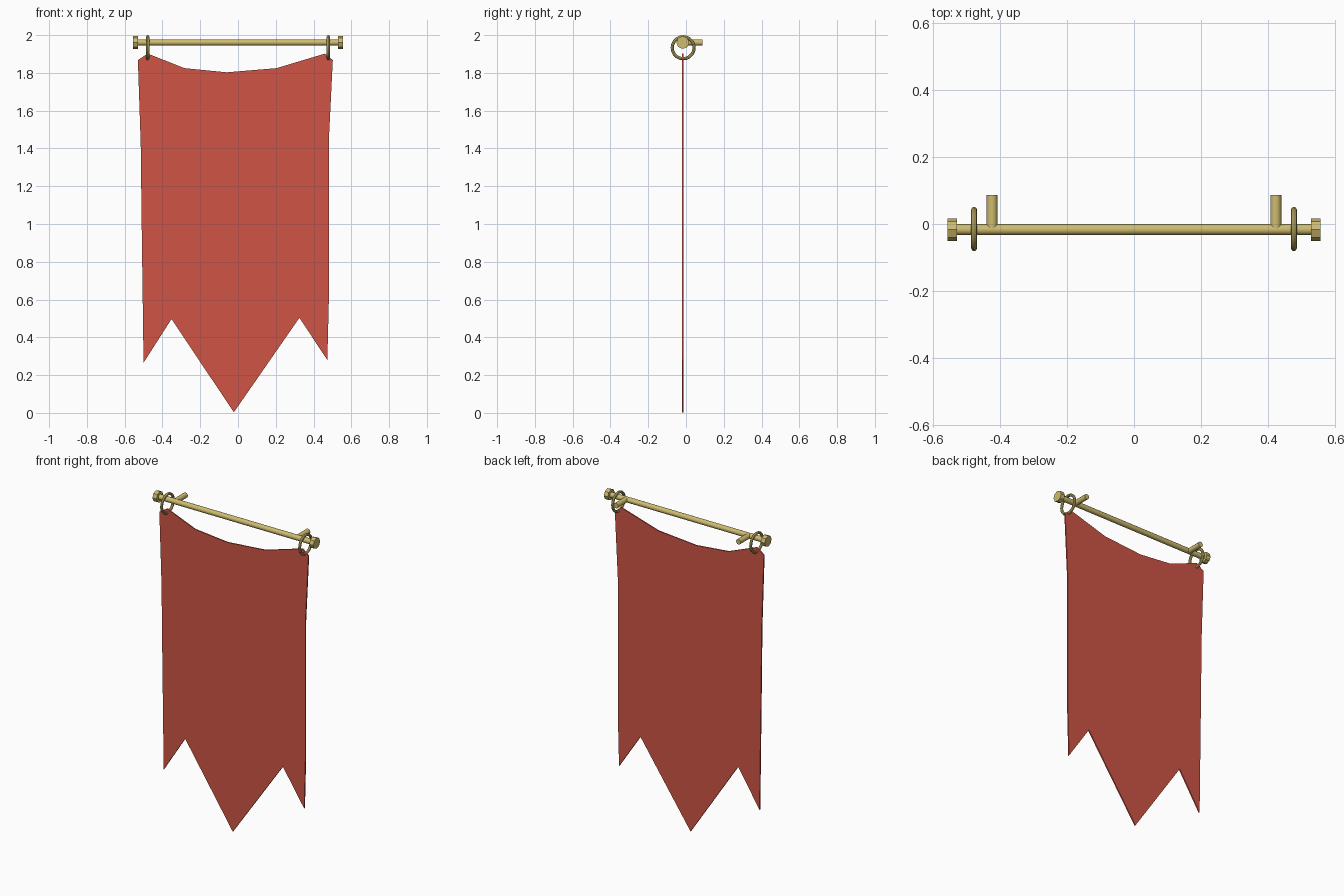
import bpy, bmesh
from math import pi

if "Cube" in bpy.data.objects:
    bpy.data.objects.remove(bpy.data.objects["Cube"])

def material(name, color):
    m = bpy.data.materials.new(name)
    m.diffuse_color = color
    m.use_nodes = True
    m.node_tree.nodes["Principled BSDF"].inputs["Base Color"].default_value = m.diffuse_color
    return m

brass = material("brass", (0.62, 0.50, 0.16, 1))
red = material("red_cloth", (0.62, 0.09, 0.06, 1))
Y, Z = -0.017, 1.961  # rod axis

def finish(name, mat, smooth=True):
    o = bpy.context.object
    o.name = name
    o.data.materials.append(mat)
    if smooth:
        bpy.ops.object.shade_smooth_by_angle(angle=0.6)
    return o

def cylinder(name, r, length, loc, rot, sides, smooth=True):
    bpy.ops.mesh.primitive_cylinder_add(vertices=sides, radius=r, depth=length,
                                        location=loc, rotation=rot)
    return finish(name, brass, smooth)

# Horizontal rod
cylinder("rod", 0.0165, 1.07, (0, Y, Z), (0, pi / 2, 0), 12)

# End caps, wall pegs and hanging rings on both sides
for s, side in ((-1, "left"), (1, "right")):
    cylinder("end_cap_" + side, 0.034, 0.028, (s * 0.543, Y, Z), (0, pi / 2, 0), 8, False)
    cylinder("wall_peg_" + side, 0.0165, 0.10, (s * 0.424, 0.037, Z), (pi / 2, 0, 0), 12)
    bpy.ops.mesh.primitive_torus_add(major_radius=0.058, minor_radius=0.0085,
                                     major_segments=20, minor_segments=8,
                                     location=(s * 0.478, Y + 0.002, 1.933),
                                     rotation=(0, pi / 2, 0))
    finish("ring_" + side, brass)

# Cloth outline, sagging at the top with a three-pointed hem
outline = [(-0.53, 1.868), (-0.515, 1.42), (-0.51, 1.0), (-0.50, 0.265),
           (-0.352, 0.497), (-0.022, 0.003), (0.325, 0.503), (0.473, 0.28),
           (0.481, 0.6), (0.481, 1.445), (0.502, 1.868), (0.46, 1.902),
           (0.204, 1.825), (-0.06, 1.803), (-0.283, 1.825), (-0.478, 1.902)]
mesh = bpy.data.meshes.new("banner_cloth")
bm = bmesh.new()
bm.faces.new([bm.verts.new((x, Y - 0.004, z)) for x, z in outline])
ext = bmesh.ops.extrude_face_region(bm, geom=bm.faces[:])
bmesh.ops.translate(bm, vec=(0, 0.008, 0),
                    verts=[v for v in ext["geom"] if isinstance(v, bmesh.types.BMVert)])
bmesh.ops.triangulate(bm, faces=[f for f in bm.faces if len(f.verts) > 4])
bmesh.ops.recalc_face_normals(bm, faces=bm.faces[:])
bm.to_mesh(mesh)
bm.free()
cloth = bpy.data.objects.new("banner_cloth", mesh)
mesh.materials.append(red)
bpy.context.collection.objects.link(cloth)
